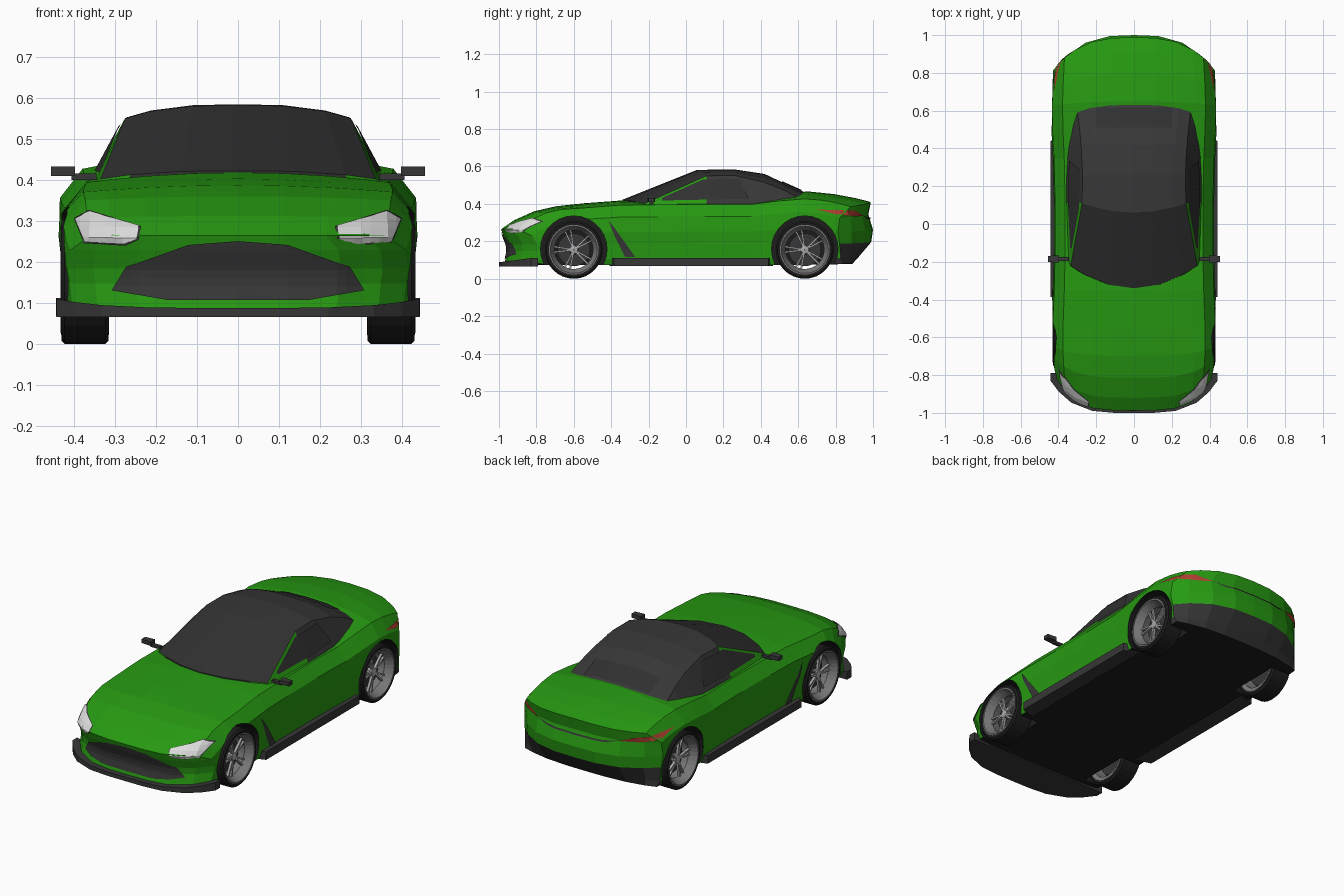
import bpy, bmesh, math
from mathutils import Vector, Matrix
from mathutils.bvhtree import BVHTree

if "Cube" in bpy.data.objects:
    bpy.data.objects.remove(bpy.data.objects["Cube"])


def material(name, *rgb):
    m = bpy.data.materials.new(name)
    m.diffuse_color = (*rgb, 1)
    m.use_nodes = True
    m.node_tree.nodes["Principled BSDF"].inputs["Base Color"].default_value = m.diffuse_color
    return m


GREEN = material("green paint", 0.02, 0.32, 0.006)
DARK = material("dark trim and fabric", 0.038, 0.038, 0.038)
BLACK = material("black rubber", 0.012, 0.012, 0.012)
GLASS = material("dark glass", 0.03, 0.03, 0.03)
LAMP = material("headlight white", 0.72, 0.72, 0.72)
RED = material("tail light red", 0.42, 0.05, 0.03)
RIM = material("rim grey", 0.19, 0.19, 0.19)
SPOKE = material("spoke silver", 0.4, 0.4, 0.4)


def finish(bm, name, mats, rule=None, recalc=True):
    if recalc:
        bmesh.ops.recalc_face_normals(bm, faces=bm.faces)
    bm.normal_update()
    for f in bm.faces:
        f.material_index = rule(f.calc_center_median(), f.normal) if rule else 0
    me = bpy.data.meshes.new(name)
    bm.to_mesh(me)
    bm.free()
    for m in mats:
        me.materials.append(m)
    ob = bpy.data.objects.new(name, me)
    bpy.context.collection.objects.link(ob)
    return ob


def interp(table, t):
    if t <= table[0][0]:
        return table[0][1]
    for (a, p), (b, q) in zip(table, table[1:]):
        if t <= b:
            return p + (q - p) * (t - a) / (b - a)
    return table[-1][1]


def shell(us, vs, ws, fn):
    """Closed box grid whose surface points are placed by fn(u, v, w)."""
    bm, cache, axes = bmesh.new(), {}, (us, vs, ws)

    def vert(key):
        if key not in cache:
            cache[key] = bm.verts.new(fn(*(axes[n][key[n]] for n in range(3))))
        return cache[key]
    for a in range(3):
        b, c = (a + 1) % 3, (a + 2) % 3
        for end in (0, len(axes[a]) - 1):
            for i in range(len(axes[b]) - 1):
                for j in range(len(axes[c]) - 1):
                    quad = []
                    for di, dj in ((0, 0), (1, 0), (1, 1), (0, 1)):
                        k = [0, 0, 0]
                        k[a], k[b], k[c] = end, i + di, j + dj
                        quad.append(vert(tuple(k)))
                    bm.faces.new(quad)
    return bm


def sym(*half):
    return [-h for h in reversed(half)] + [0] + list(half)


# Body: one grid box shaped by profile tables along the length
TOP = [(-1, .265), (-.93, .312), (-.82, .36), (-.7, .387), (-.55, .403), (-.35, .418), (.35, .422),
       (.5, .448), (.65, .467), (.8, .452), (.92, .43), (1, .41)]
WIDTH = [(-1, .415), (-.93, .427), (-.7, .438), (-.5, .437), (-.3, .426), (0, .422), (.3, .427),
         (.55, .44), (.7, .44), (1, .428)]
DROP = [(-1, 0), (-.82, .01), (-.55, .025), (.3, .022), (.65, .04), (1, .025)]
BOTTOM = [(-1, .085), (-.8, .072), (.8, .075), (1, .08)]
SIDE = [(0, .95), (.1, .975), (.35, .985), (.55, 1), (.8, .985), (1, .86)]
NOSE = [(0, .03), (.35, .045), (.55, .04), (.8, .022), (1, .012)]
TAIL = [(0, -.11), (.1, -.08), (.35, -.01), (.55, 0), (.8, -.025), (1, -.012)]


def body_point(u, v, w):
    x = u * interp(WIDTH, v) * interp(SIDE, w)
    lo, hi = interp(BOTTOM, v), interp(TOP, v) - interp(DROP, v) * u * u
    front, rear = max(0, (-v - .6) / .4), max(0, (v - .6) / .4)
    r = abs(x) / .43
    y = v + front * (.19 * r ** 4 + interp(NOSE, w))
    y += rear * (-.19 * r ** 3 + interp(TAIL, w) * (1 - abs(u) ** 3))
    return x, y, lo + w * (hi - lo)


def body_rule(c, n):
    if n.z < -.75 and c.z < .12:
        return 2
    return 1 if c.y > .8 and c.z < .2 else 0


PAINT = [GREEN, DARK, BLACK]
body = finish(shell(sym(.3, .6, .85, 1), [y for y, _ in TOP[:6]] + [-.15, .1] + [y for y, _ in TOP[6:]],
                    [w for w, _ in SIDE], body_point), "body", PAINT, body_rule)

# Wheel arches cut from the body
WHEELS = {"front": -.6, "rear": .635}
bm = bmesh.new()
for y in WHEELS.values():
    for s in (1, -1):
        bmesh.ops.create_cone(bm, cap_ends=True, segments=28, radius1=.178, radius2=.178, depth=.22,
                              matrix=Matrix.Translation((s * .4, y, .158)) @ Matrix.Rotation(math.pi / 2, 4, 'Y'))
cutter = finish(bm, "arch_cutter", PAINT, lambda c, n: 2)
cutter.hide_render = True
mod = body.modifiers.new("arches", 'BOOLEAN')
mod.object, mod.operation, mod.solver = cutter, 'DIFFERENCE', 'EXACT'
cut = bpy.data.meshes.new_from_object(body.evaluated_get(bpy.context.evaluated_depsgraph_get()))
body.modifiers.clear()
body.data = cut
bpy.data.objects.remove(cutter)

# Cabin: y, corner sweep, roof height, edge height, edge half width, base half width
CABIN = [(-.34, .12, .422, .402, .335, .352), (.06, .05, .582, .55, .275, .364), (.26, 0, .584, .552, .272, .364),
         (.42, 0, .56, .515, .28, .358), (.52, 0, .513, .475, .29, .35), (.635, -.03, .462, .43, .3, .34)]


def cabin_point(u, v, w):
    y, sweep, top, edge, xe, xb = CABIN[v]
    z = top - (top - edge) * abs(u) ** 3 if w else .385
    return u * (xe if w else xb), y + sweep * u * u, z


cabin = finish(shell(sym(.4, .78, 1), range(6), [0, 1], cabin_point), "cabin", [GREEN, DARK, GLASS],
               lambda c, n: 0 if abs(n.x) > .5 and c.y < .07 else (2 if c.y < .07 else 1))


def decal(name, target, pts, axis, sign, mat, lift=.005, mirror=True):
    """Thin plate: flat outline projected on the target along an axis."""
    tree = BVHTree.FromPolygons([v.co for v in target.data.vertices], [p.vertices for p in target.data.polygons])
    for m in ((1, -1) if mirror else (1,)):
        bm = bmesh.new()
        place = {'x': lambda a, b: (sign * m * 3, a, b), 'y': lambda a, b: (m * a, sign * 3, b),
                 'z': lambda a, b: (m * a, b, sign * 3)}[axis]
        bm.faces.new([bm.verts.new(place(*p)) for p in pts])
        for k in range(3):
            if k == 'xyz'.index(axis):
                continue
            for i in range(-50, 51):
                nrm = Vector((k == 0, k == 1, k == 2))
                bmesh.ops.bisect_plane(bm, geom=bm.verts[:] + bm.edges[:] + bm.faces[:],
                                       plane_co=nrm * (i * .02 + .0007), plane_no=nrm)
        d = Vector((0, 0, 0))
        d['xyz'.index(axis)] = -sign * (m if axis == 'x' else 1)
        missed = []
        for v in bm.verts:
            hit, n, _, _ = tree.ray_cast(v.co, d)
            if hit is None:
                missed.append(v)
            else:
                v.co = hit + (n if n.dot(d) < 0 else -n) * lift
        bmesh.ops.delete(bm, geom=missed, context='VERTS')
        bm.normal_update()
        if sum(f.normal.dot(d) for f in bm.faces) > 0:
            bmesh.ops.reverse_faces(bm, faces=bm.faces)
        finish(bm, name + ("" if not mirror else "_right" if m > 0 else "_left"), [mat], recalc=False)


# Grille, lamps, vents and windows
half = [(.17, .106), (.305, .13), (.27, .19), (.12, .243)]
decal("grille", body, half + [(0, .252)] + [(-x, z) for x, z in reversed(half)], 'y', -1, DARK, mirror=False)
lamp = [(.245, .258), (.275, .245), (.37, .25), (.393, .303), (.36, .32), (.24, .285)]
decal("headlight_surround", body, [(.317 + (x - .317) * 1.06, .282 + (z - .282) * 1.12) for x, z in lamp],
      'y', -1, DARK, .003)
decal("headlight", body, lamp, 'y', -1, LAMP, .006)
decal("tail_light", body, [(.24, .336), (.33, .334), (.415, .342), (.418, .366), (.33, .364)], 'y', 1, RED)
decal("tail_strip", body, [(-.25, .336), (-.18, .318), (.18, .318), (.25, .336), (.17, .327), (-.17, .327)],
      'y', 1, DARK, mirror=False)
decal("side_vent", body, [(-.415, .31), (-.385, .275), (-.27, .115), (-.325, .115), (-.385, .235)], 'x', 1, DARK)
decal("side_window", cabin, [(-.16, .415), (.09, .528), (.285, .532), (.335, .425)], 'x', 1, GLASS)
decal("rear_window", cabin, [(-.2, .51), (.2, .51), (.2, .615), (-.2, .615)], 'z', 1, GLASS, mirror=False)

# Front splitter following the nose curve
finish(shell(sym(.25, .5, .75, .9, 1), [0, 1], [0, 1],
             lambda u, v, w: (.442 * u, -.79 if v else -1 + .17 * u ** 4,
                              .066 + w * (.022 + .022 * u ** 4))), "front_splitter", [DARK])


def block(name, mat, s, x0, x1, y0, y1, z0, z1, taper=0):
    finish(shell([0, 1], [0, 1], [0, 1],
                 lambda u, v, w: (s * (x0 + u * (x1 - x0)), y0 + v * (y1 - y0) + taper * u * (1 - 2 * v),
                                  z0 + w * (z1 - z0))), name, [mat])


def lathe(bm, profile, s, y, z, n=32):
    """Spin a closed (radius, x) outline about the wheel axle."""
    rings = [[bm.verts.new((s * x, y + r * math.cos(2 * math.pi * i / n), z + r * math.sin(2 * math.pi * i / n)))
              for r, x in profile] for i in range(n)]
    for i in range(n):
        a, b = rings[i], rings[(i + 1) % n]
        for j in range(len(profile)):
            k = (j + 1) % len(profile)
            bm.faces.new((a[j], a[k], b[k], b[j]))


TYRE = [(.13, .43), (.146, .43), (.155, .422), (.155, .323), (.146, .315), (.13, .315)]
BARREL = [(.133, .431), (.126, .432), (.103, .388), (.112, .32), (.133, .314)]
for s, side in ((1, "right"), (-1, "left")):
    # Sills and door mirrors
    block("sill_" + side, DARK, s, .36, .443, -.41, .465, .067, .112, .025)
    block("mirror_" + side, DARK, s, .397, .455, -.205, -.165, .41, .432, .004)
    block("mirror_stalk_" + side, DARK, s, .345, .405, -.195, -.175, .4, .415)
    # Wheels with dished rims and paired spokes
    for end, y in WHEELS.items():
        tag = end + "_" + side
        for part, mat, profile in (("tyre_", BLACK, TYRE), ("rim_", RIM, BARREL),
                                   ("brake_disc_", DARK, [(.001, .36), (.088, .36), (.088, .35), (.001, .35)])):
            bm = bmesh.new()
            lathe(bm, profile, s, y, .155)
            finish(bm, part + tag, [mat])
        bm = bmesh.new()
        lathe(bm, [(.001, .402), (.022, .398), (.026, .37), (.001, .37)], s, y, .155, 10)
        for i in range(5):
            for off in (-.14, .14):
                rot = Matrix.Rotation(i * math.tau / 5 + off + .3, 4, 'X')
                bmesh.ops.create_cube(bm, size=1, matrix=Matrix.Translation((s * .389, y, .155)) @ rot
                                      @ Matrix.Translation((0, 0, .063)) @ Matrix.Diagonal((.014, .009, .09, 1)))
        finish(bm, "spokes_" + tag, [SPOKE])
